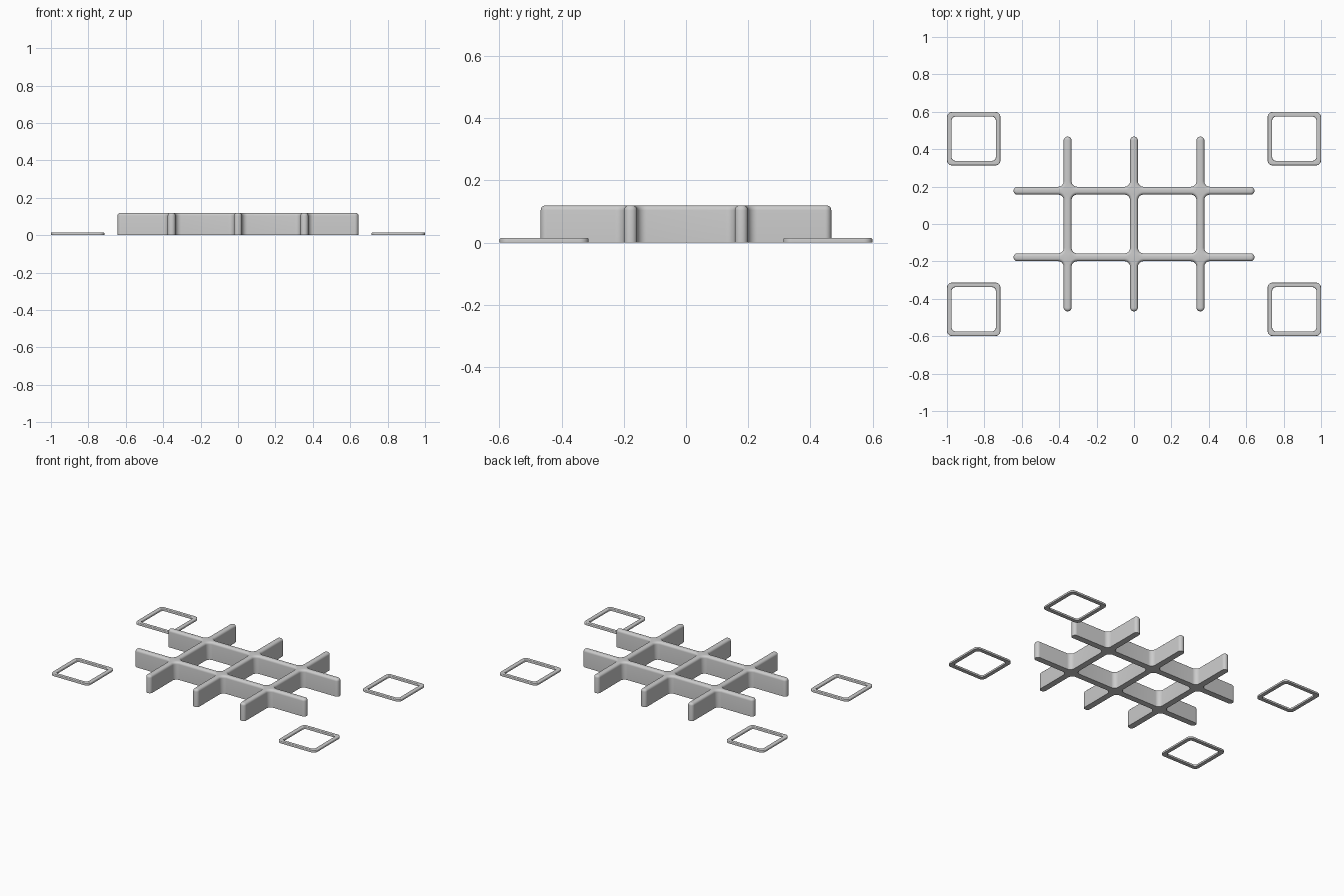
import bpy
import bmesh
from math import pi, sin, cos
from mathutils import Vector

cube = bpy.data.objects.get("Cube")
if cube:
    bpy.data.objects.remove(cube, do_unlink=True)

GREY = (0.6, 0.6, 0.6, 1)
grey = bpy.data.materials.new("plain_grey")
grey.use_nodes = True
grey.diffuse_color = GREY
grey.node_tree.nodes["Principled BSDF"].inputs["Base Color"].default_value = GREY

ARC_STEPS = 8


def rounded(corners, inset, convex, concave):
    """Round each corner of a loop whose solid lies on its left, moved inward by inset."""
    points = []
    for i, corner in enumerate(corners):
        corner = Vector(corner)
        before = (corner - Vector(corners[i - 1])).normalized()
        after = (Vector(corners[(i + 1) % len(corners)]) - corner).normalized()
        bulges = before.cross(after) > 0
        size = convex if bulges else concave
        centre = corner + (after - before) * size
        radius = size - inset if bulges else size + inset
        for k in range(ARC_STEPS + 1):
            a = pi / 2 * k / ARC_STEPS
            points.append(centre + radius * (before * sin(a) - after * cos(a)))
    return points


def rounded_slab(name, loops, height, edge, convex, concave, location=(0, 0, 0)):
    """Flat-bottomed slab from an outline and holes, with a rounded upper rim."""
    levels = [(0, 0)]
    for k in range(6):
        a = pi / 2 * k / 5
        levels.append((edge * (1 - cos(a)), height - edge * (1 - sin(a))))
    bm = bmesh.new()
    caps = [[], []]
    for corners in loops:
        rings = [[bm.verts.new((p.x, p.y, z)) for p in rounded(corners, d, convex, concave)]
                 for d, z in levels]
        count = len(rings[0])
        for low, high in zip(rings, rings[1:]):
            for i in range(count):
                j = (i + 1) % count
                bm.faces.new((low[i], low[j], high[j], high[i]))
        for cap, ring in zip(caps, (rings[0], rings[-1])):
            cap += [bm.edges.get((ring[i - 1], ring[i])) for i in range(count)]
    for cap in caps:
        bmesh.ops.triangle_fill(bm, use_beauty=True, use_dissolve=False, edges=cap)
    bmesh.ops.recalc_face_normals(bm, faces=bm.faces)
    mesh = bpy.data.meshes.new(name)
    bm.to_mesh(mesh)
    bm.free()
    mesh.materials.append(grey)
    obj = bpy.data.objects.new(name, mesh)
    obj.location = location
    bpy.context.collection.objects.link(obj)
    bpy.ops.object.select_all(action="DESELECT")
    obj.select_set(True)
    bpy.context.view_layer.objects.active = obj
    bpy.ops.object.shade_smooth_by_angle(angle=pi / 6)


# Crossed divider bars: half of the outline, then the same half turned around
H = 0.021
BAR_X, BAR_Y = 0.355, 0.178
END_X, END_Y = 0.644, 0.467
half = []
for x in (-BAR_X, 0, BAR_X):
    half += [(x - H, -BAR_Y - H), (x - H, -END_Y), (x + H, -END_Y), (x + H, -BAR_Y - H)]
half.pop()
for y in (-BAR_Y, BAR_Y):
    half += [(BAR_X + H, y - H), (END_X, y - H), (END_X, y + H), (BAR_X + H, y + H)]
half.pop()
outline = half + [(-x, -y) for x, y in half]


def hole(x0, x1, y0, y1):
    return [(x0, y0), (x0, y1), (x1, y1), (x1, y0)]


cells = [hole(x + H, x + BAR_X - H, H - BAR_Y, BAR_Y - H) for x in (-BAR_X, 0)]
rounded_slab("divider_grid", [outline] + cells, 0.12, 0.016, H - 0.001, 0.03)

# Four loose square frames lying around the grid
OUT, IN = 0.143, 0.118
square = [(-OUT, -OUT), (OUT, -OUT), (OUT, OUT), (-OUT, OUT)]
for side, x in (("left", 0.857), ("right", -0.857)):
    for end, y in (("front", -0.456), ("back", 0.456)):
        rounded_slab(f"{end}_{side}_frame", [square, hole(-IN, IN, -IN, IN)],
                     0.015, 0.005, 0.028, 0.02, (x, y, 0))
